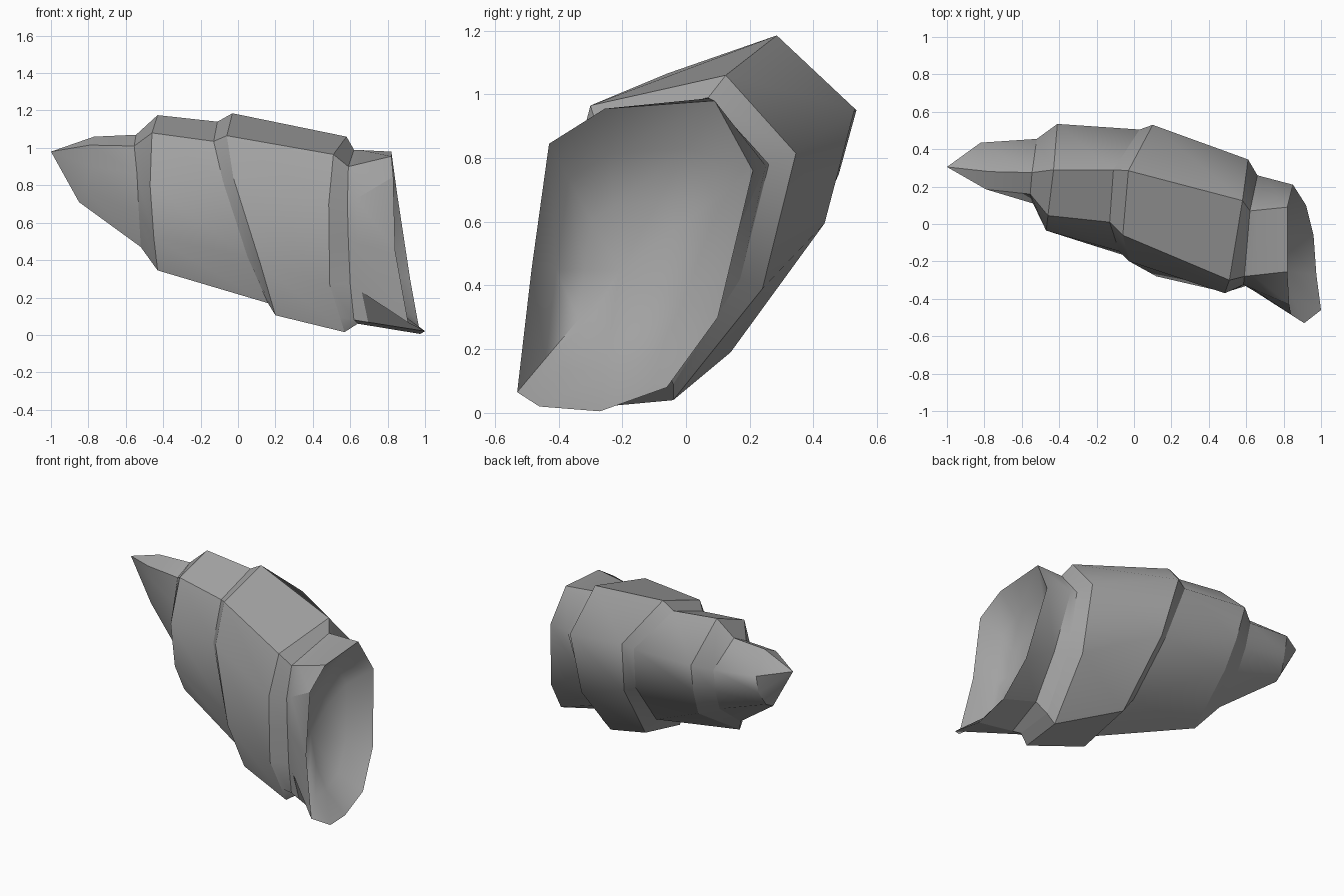
import bpy, bmesh, math
from mathutils import Vector

if "Cube" in bpy.data.objects:
    bpy.data.objects.remove(bpy.data.objects["Cube"])

grey = bpy.data.materials.new("stone grey")
grey.diffuse_color = (0.36, 0.36, 0.36, 1)
grey.use_nodes = True
grey.node_tree.nodes["Principled BSDF"].inputs["Base Color"].default_value = grey.diffuse_color


def loft(name, rings, start=None, end=None, soft=None, angle=30):
    """Skin matching rings; optionally close an end to a point.
    soft is the ring corner whose lengthwise ridge stays smooth."""
    bm = bmesh.new()
    loops = [[bm.verts.new(p) for p in r] for r in rings]
    n = len(loops[0])
    for a, b in zip(loops, loops[1:]):
        for i in range(n):
            j = (i + 1) % n
            bm.faces.new((b[i], b[j], a[j], a[i]))
    for point, ring in ((start, loops[0]), (end, loops[-1])):
        if point:
            v = bm.verts.new(point)
            for i in range(n):
                j = (i + 1) % n
                if point is start:
                    bm.faces.new((v, ring[i], ring[j]))
                else:
                    bm.faces.new((v, ring[j], ring[i]))
    me = bpy.data.meshes.new(name)
    bm.to_mesh(me)
    bm.free()
    me.materials.append(grey)
    ob = bpy.data.objects.new(name, me)
    bpy.context.collection.objects.link(ob)
    bpy.ops.object.select_all(action='DESELECT')
    ob.select_set(True)
    bpy.context.view_layer.objects.active = ob
    bpy.ops.object.shade_smooth_by_angle(angle=math.radians(angle))
    if soft is not None:
        for e in me.edges:
            a, b = e.vertices
            if a % n == soft and b % n == soft:
                e.use_edge_sharp = False
    return ob


# Rings: top front, top back, back, low back, bottom back, bottom front, low front, front
tip_mid = [(-.79, .185, 1.015), (-.77, .28, 1.06), (-.82, .435, .95), (-.82, .41, .83),
           (-.84, .36, .74), (-.85, .30, .71), (-.82, .26, .78), (-.78, .22, .90)]
tip_base = [(-.555, .16, 1.01), (-.545, .275, 1.07), (-.52, .455, .92), (-.51, .42, .76),
            (-.50, .36, .62), (-.52, .17, .47), (-.53, .11, .65), (-.54, .11, .86)]
upper_start = [(-.46, .045, 1.08), (-.43, .29, 1.175), (-.41, .535, .95), (-.39, .48, .75),
               (-.37, .40, .57), (-.43, .05, .345), (-.45, -.02, .52), (-.47, -.035, .80)]
upper_end = [(-.13, .01, 1.035), (-.11, .29, 1.14), (.03, .505, .93), (.09, .40, .62),
             (.12, .14, .30), (.16, -.17, .17), (.05, -.20, .42), (-.08, -.145, .82)]
lower_start = [(-.06, -.06, 1.065), (-.03, .285, 1.185), (.10, .53, .955), (.15, .435, .595),
               (.20, .14, .19), (.20, -.22, .105), (.12, -.28, .38), (-.025, -.20, .84)]
lower_end = [(.51, -.30, .965), (.58, .125, 1.06), (.61, .345, .815), (.60, .24, .39),
             (.58, -.04, .04), (.57, -.31, .015), (.49, -.365, .27), (.485, -.37, .70)]
neck = [(.59, -.28, .90), (.62, .07, .99), (.66, .26, .78), (.65, .17, .42),
        (.64, -.04, .09), (.64, -.28, .06), (.62, -.325, .08), (.60, -.325, .27),
        (.59, -.325, .50), (.585, -.325, .70)]
# The lip has two more corners than the whorls, along its front lower rim
lip = [(.82, -.255, .955), (.82, .09, .98), (.85, .21, .76), (.92, .10, .30),
       (.96, -.06, .08), (.975, -.27, .005), (1.0, -.46, .02), (.91, -.53, .065),
       (.84, -.485, .45), (.83, -.43, .845)]

# Groove between neck and lip, cut in on the low back side
groove = [Vector(a).lerp(Vector(b), .2) for a, b in zip(neck, lip)]
groove[3] = Vector((.70, .10, .43))
groove[4] = Vector((.70, -.07, .16))

# Hollow mouth: shrink the lip toward its centre and push it inward
centre = sum((Vector(p) for p in lip), Vector()) / len(lip)


def inset(scale, depth):
    return [centre + (Vector(p) - centre) * scale - Vector((depth, 0, 0)) for p in lip]


def with_extra(r):
    """Repeat the two front lower corners to meet the ten-sided neck."""
    r = [Vector(p) for p in r]
    return r[:6] + [r[5].lerp(r[6], .3), r[6], r[6].lerp(r[7], .5), r[7]]


loft("shell_tip", [tip_mid, tip_base], start=(-1, .305, .98), soft=2)
loft("upper_step", [tip_base, upper_start], soft=2)
loft("upper_whorl", [upper_start, upper_end], soft=2)
loft("middle_step", [upper_end, lower_start], soft=2)
loft("lower_whorl", [lower_start, lower_end], soft=2)
loft("neck_step", [with_extra(lower_end), neck], soft=2)
loft("flared_lip", [neck, groove, lip], soft=2)
loft("mouth_hollow", [lip, inset(.72, .13), inset(.4, .19)],
     end=tuple(centre - Vector((.21, 0, 0))), angle=60)
